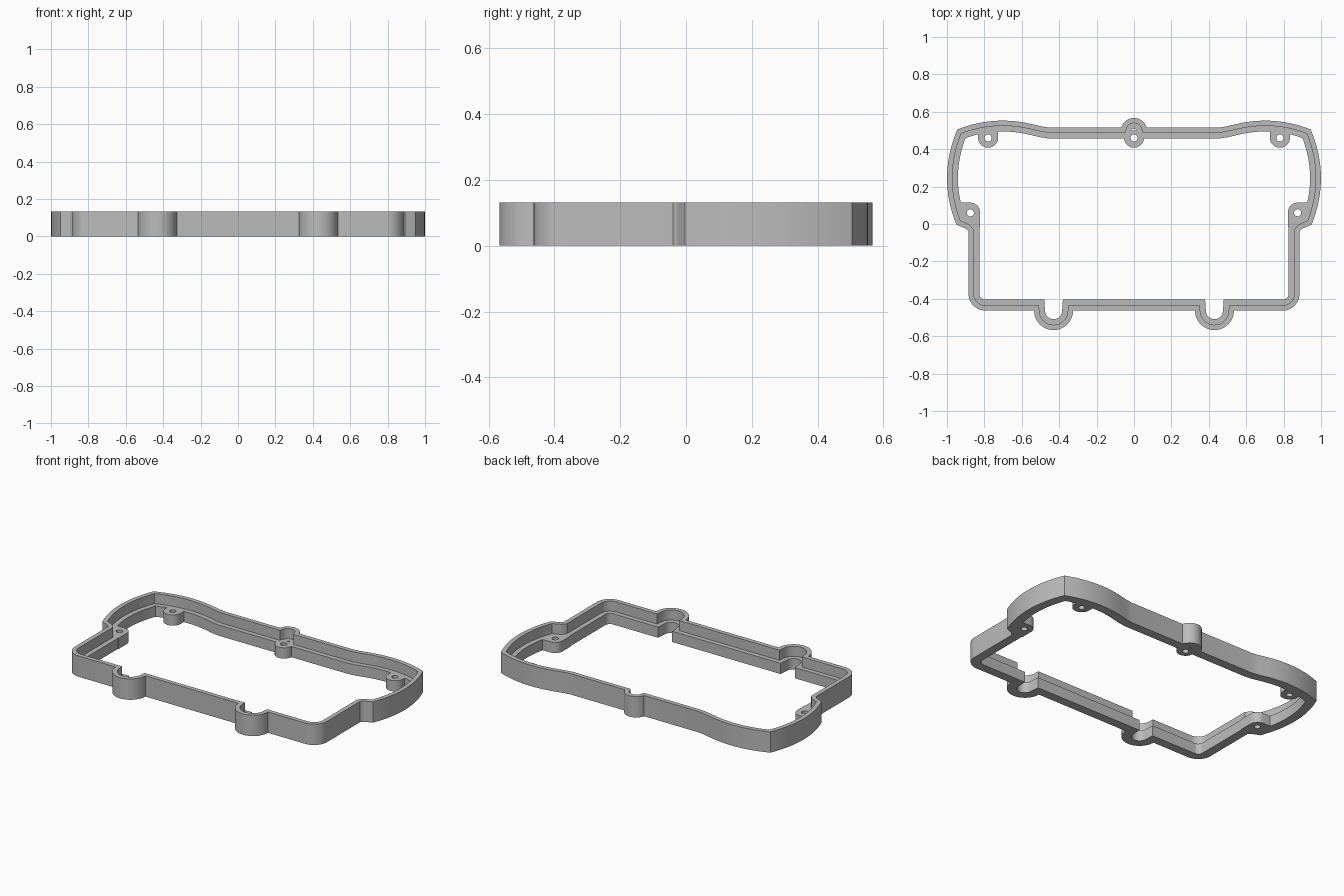
import bpy, bmesh, math
from mathutils import Vector

HEIGHT, LEDGE = 0.132, 0.068      # rim top and inner ledge top
WALL, BAND = 0.028, 0.058         # rim thickness and ledge width

cube = bpy.data.objects.get("Cube")
if cube:
    bpy.data.objects.remove(cube)

grey = bpy.data.materials.new("plain grey")
grey.use_nodes = True
colour = (0.5, 0.5, 0.5, 1)
grey.diffuse_color = colour
grey.node_tree.nodes["Principled BSDF"].inputs["Base Color"].default_value = colour


def arc(cx, cy, r, start, end, n):
    """Points on a circle between two angles in degrees."""
    angles = [math.radians(start + (end - start) * i / n) for i in range(n + 1)]
    return [Vector((cx + r * math.cos(a), cy + r * math.sin(a))) for a in angles]


def bow(p, q, sag, n):
    """Shallow curve from p to q, bulging to the left of travel by sag."""
    p, q = Vector(p), Vector(q)
    d = q - p
    side = Vector((-d.y, d.x)).normalized()
    return [p + d * (i / n) + side * (sag * 4 * (i / n) * (1 - i / n)) for i in range(n + 1)]


def inset(points, dist):
    """Mitred inward offset of a clockwise loop."""
    result = []
    for i, p in enumerate(points):
        a = (p - points[i - 1]).normalized()
        b = (points[(i + 1) % len(points)] - p).normalized()
        na, nb = Vector((a.y, -a.x)), Vector((b.y, -b.x))
        result.append(p + (na + nb) * (dist / (1 + na.dot(nb))))
    return result


def make_object(name, bm):
    bmesh.ops.recalc_face_normals(bm, faces=bm.faces)
    mesh = bpy.data.meshes.new(name)
    bm.to_mesh(mesh)
    bm.free()
    mesh.materials.append(grey)
    obj = bpy.data.objects.new(name, mesh)
    bpy.context.collection.objects.link(obj)
    return obj


def prism(name, points, z0, z1):
    bm = bmesh.new()
    face = bm.faces.new([bm.verts.new((p[0], p[1], z0)) for p in points])
    ext = bmesh.ops.extrude_face_region(bm, geom=[face])["geom"]
    verts = [v for v in ext if isinstance(v, bmesh.types.BMVert)]
    bmesh.ops.translate(bm, verts=verts, vec=(0, 0, z1 - z0))
    return make_object(name, bm)


# Half outline, clockwise from the back centre to the front centre
half = arc(0, 0.497, 0.07, 90, 15, 10)                              # back bump
half += [Vector((0.45, 0.515)), Vector((0.49, 0.521))]
half += bow((0.55, 0.535), (0.945, 0.505), 0.031, 14)               # shoulder
half += bow((0.945, 0.505), (0.95, -0.003), 0.052, 16)[1:]          # side
half += [Vector((0.897, -0.026)), Vector((0.885, -0.04))]
half += arc(0.795, -0.373, 0.09, 0, -90, 10)                        # front corner
half += arc(0.43, -0.463, 0.104, 0, -180, 24)                       # front bulge
outline = half + [Vector((-p.x, p.y)) for p in reversed(half[1:])]

# Frame: stepped cross-section carried around the outline
section = [(0, 0), (0, HEIGHT), (WALL, HEIGHT), (WALL, LEDGE), (BAND, LEDGE), (BAND, 0)]
bm = bmesh.new()
rings = [[bm.verts.new((p.x, p.y, z)) for p in inset(outline, d)] for d, z in section]
count = len(outline)
for k, ring in enumerate(rings):
    after = rings[(k + 1) % len(rings)]
    for i in range(count):
        j = (i + 1) % count
        bm.faces.new((ring[i], ring[j], after[j], after[i]))
frame = make_object("frame", bm)


def combine(tool, operation):
    mod = frame.modifiers.new(operation.lower(), 'BOOLEAN')
    mod.operation, mod.solver, mod.object = operation, 'EXACT', tool
    bpy.ops.object.modifier_apply(modifier=mod.name)
    bpy.data.objects.remove(tool)


bpy.ops.object.select_all(action='DESELECT')
bpy.context.view_layer.objects.active = frame
frame.select_set(True)

# Screw bosses: three along the back, one on each side
holes = []
for x in (-0.78, 0, 0.78):
    top = 0.515 if x else 0.5
    lug = arc(x, 0.462, 0.054, 180, 360, 20)
    lug += [Vector((x + 0.054, top)), Vector((x - 0.054, top))]
    combine(prism("back_boss", lug, 0, LEDGE), 'UNION')
    holes.append((x, 0.46))
for s in (-1, 1):
    lug = arc(0.875, 0.062, 0.052, 180, 90, 10)
    lug += [Vector((0.95, 0.114)), Vector((0.94, 0.012)), Vector((0.86, -0.02)),
            Vector((0.823, -0.02))]
    combine(prism("side_boss", [(s * p.x, p.y) for p in lug], 0, LEDGE), 'UNION')
    holes.append((s * 0.875, 0.06))

# Screw holes
for x, y in holes:
    combine(prism("hole_cutter", arc(x, y, 0.019, 0, 345, 23), -0.05, LEDGE + 0.02), 'DIFFERENCE')

bpy.ops.object.shade_smooth_by_angle(angle=math.radians(25))
